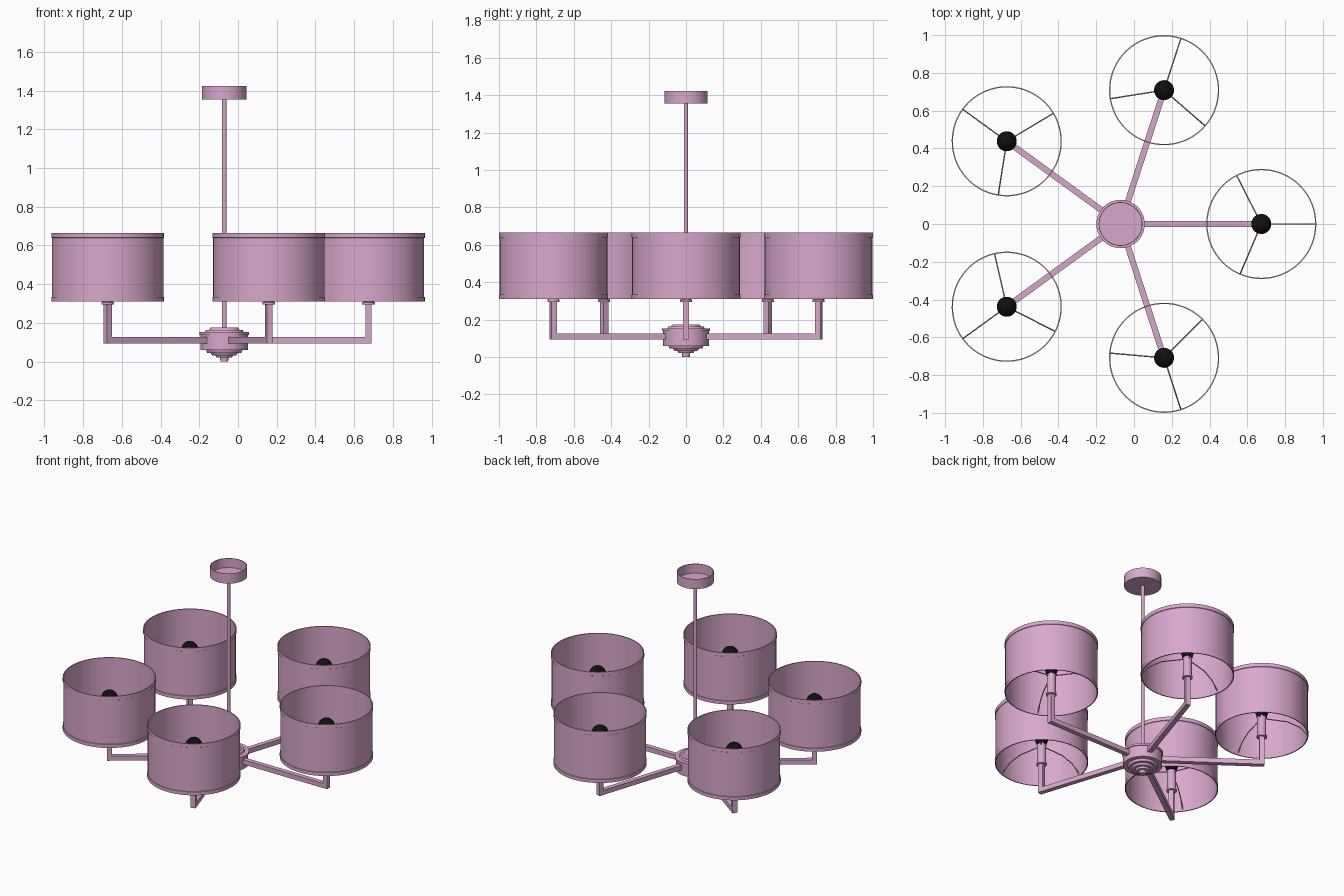
import bpy, bmesh
from math import cos, sin, pi, radians
from mathutils import Vector, Matrix

if "Cube" in bpy.data.objects:
    bpy.data.objects.remove(bpy.data.objects["Cube"])

CX = -0.071        # chandelier axis
REACH = 0.745      # axis to lamp centre


def material(name, color):
    m = bpy.data.materials.new(name)
    m.diffuse_color = color
    m.use_nodes = True
    m.node_tree.nodes["Principled BSDF"].inputs["Base Color"].default_value = m.diffuse_color
    return m


PINK = material("pink_enamel", (0.69, 0.39, 0.61, 1))
BLACK = material("black_bulb", (0.005, 0.005, 0.005, 1))


def finish(name, bm, mat, matrix, smooth=True):
    bmesh.ops.recalc_face_normals(bm, faces=bm.faces)
    me = bpy.data.meshes.new(name)
    bm.to_mesh(me)
    bm.free()
    me.materials.append(mat)
    ob = bpy.data.objects.new(name, me)
    bpy.context.collection.objects.link(ob)
    ob.matrix_world = matrix
    if smooth:
        bpy.ops.object.select_all(action='DESELECT')
        ob.select_set(True)
        bpy.context.view_layer.objects.active = ob
        bpy.ops.object.shade_smooth_by_angle(angle=radians(35))
    return ob


def lathe(name, profile, matrix, mat=PINK, sides=48, closed=False):
    """Spin an (r, z) profile around z."""
    bm = bmesh.new()
    vs = [bm.verts.new((r, 0, z)) for r, z in profile]
    pairs = list(zip(vs, vs[1:])) + ([(vs[-1], vs[0])] if closed else [])
    edges = [bm.edges.new(p) for p in pairs]
    bmesh.ops.spin(bm, geom=vs + edges, cent=(0, 0, 0), axis=(0, 0, 1),
                   angle=2 * pi, steps=sides, use_duplicate=False)
    bmesh.ops.remove_doubles(bm, verts=bm.verts, dist=1e-5)
    return finish(name, bm, mat, matrix)


def elbow(name, matrix):
    """Square tube: out from the hub, mitred, then up to the lamp."""
    h = 0.016
    outline = [(0.09, 0.11 - h), (REACH + h, 0.11 - h), (REACH + h, 0.30),
               (REACH - h, 0.30), (REACH - h, 0.11 + h), (0.09, 0.11 + h)]
    bm = bmesh.new()
    face = bm.faces.new([bm.verts.new((x, -h, z)) for x, z in outline])
    new = bmesh.ops.extrude_face_region(bm, geom=[face])["geom"]
    bmesh.ops.translate(bm, vec=(0, 2 * h, 0),
                        verts=[v for v in new if isinstance(v, bmesh.types.BMVert)])
    return finish(name, bm, PINK, matrix, smooth=False)


def wires(name, matrix):
    """Three bent wires carrying the shade from the lamp holder."""
    cu = bpy.data.curves.new(name, 'CURVE')
    cu.dimensions = '3D'
    cu.bevel_depth = 0.0035
    cu.bevel_resolution = 1
    cu.use_fill_caps = True
    for deg in (0, 117, 247):
        a = radians(deg)
        path = [(0.025, 0.43), (0.16, 0.415), (0.235, 0.38), (0.287, 0.325)]
        sp = cu.splines.new('POLY')
        sp.points.add(len(path) - 1)
        for p, (r, z) in zip(sp.points, path):
            p.co = (r * cos(a), r * sin(a), z, 1)
    cu.materials.append(PINK)
    ob = bpy.data.objects.new(name, cu)
    bpy.context.collection.objects.link(ob)
    ob.matrix_world = matrix


axis = Matrix.Translation((CX, 0, 0))

# Ceiling canopy: a shallow cup, open at the top
lathe("ceiling_canopy", [(0, 1.355), (0.116, 1.355), (0.116, 1.423),
                         (0.112, 1.423), (0.112, 1.359), (0, 1.359)], axis)
# Hanging rod
lathe("hanging_rod", [(0, 0.15), (0.012, 0.15), (0.012, 1.362), (0, 1.362)],
      axis, sides=20)
# Stepped hub with finial
lathe("hub", [(0, 0), (0.02, 0), (0.022, 0.02), (0.04, 0.02), (0.046, 0.032),
              (0.062, 0.032), (0.07, 0.045), (0.088, 0.045), (0.094, 0.06),
              (0.122, 0.06), (0.122, 0.138), (0.128, 0.138), (0.128, 0.152),
              (0.1, 0.152), (0.095, 0.164), (0.08, 0.164), (0.07, 0.175),
              (0, 0.175)], axis)

# Drum shade wall with a raised trim band at each rim
R, T, B = 0.288, 0.2915, 0.285
shade = [(T, 0.31), (T, 0.333), (R, 0.335), (R, 0.638), (T, 0.640),
         (T, 0.665), (B, 0.665), (B, 0.31)]
# Bulb: tapered neck under a ball
bulb = [(0, 0.44), (0.032, 0.44), (0.034, 0.455), (0.046, 0.485)] + [
    (0.053 * cos(radians(a)), 0.52 + 0.053 * sin(radians(a)))
    for a in range(-15, 76, 15)] + [(0, 0.573)]

for i in range(5):
    turn = axis @ Matrix.Rotation(2 * pi * i / 5, 4, 'Z')
    lamp = turn @ Matrix.Translation((REACH, 0, 0))
    n = f"_{i + 1}"
    elbow("arm" + n, turn)
    lathe("lamp_holder" + n, [(0, 0.295), (0.033, 0.295), (0.033, 0.306),
                              (0.028, 0.308), (0.028, 0.442), (0, 0.442)],
          lamp, sides=24)
    lathe("bulb" + n, bulb, lamp, BLACK, sides=24)
    lathe("shade" + n, shade, lamp, sides=64, closed=True)
    wires("shade_wires" + n, lamp)
